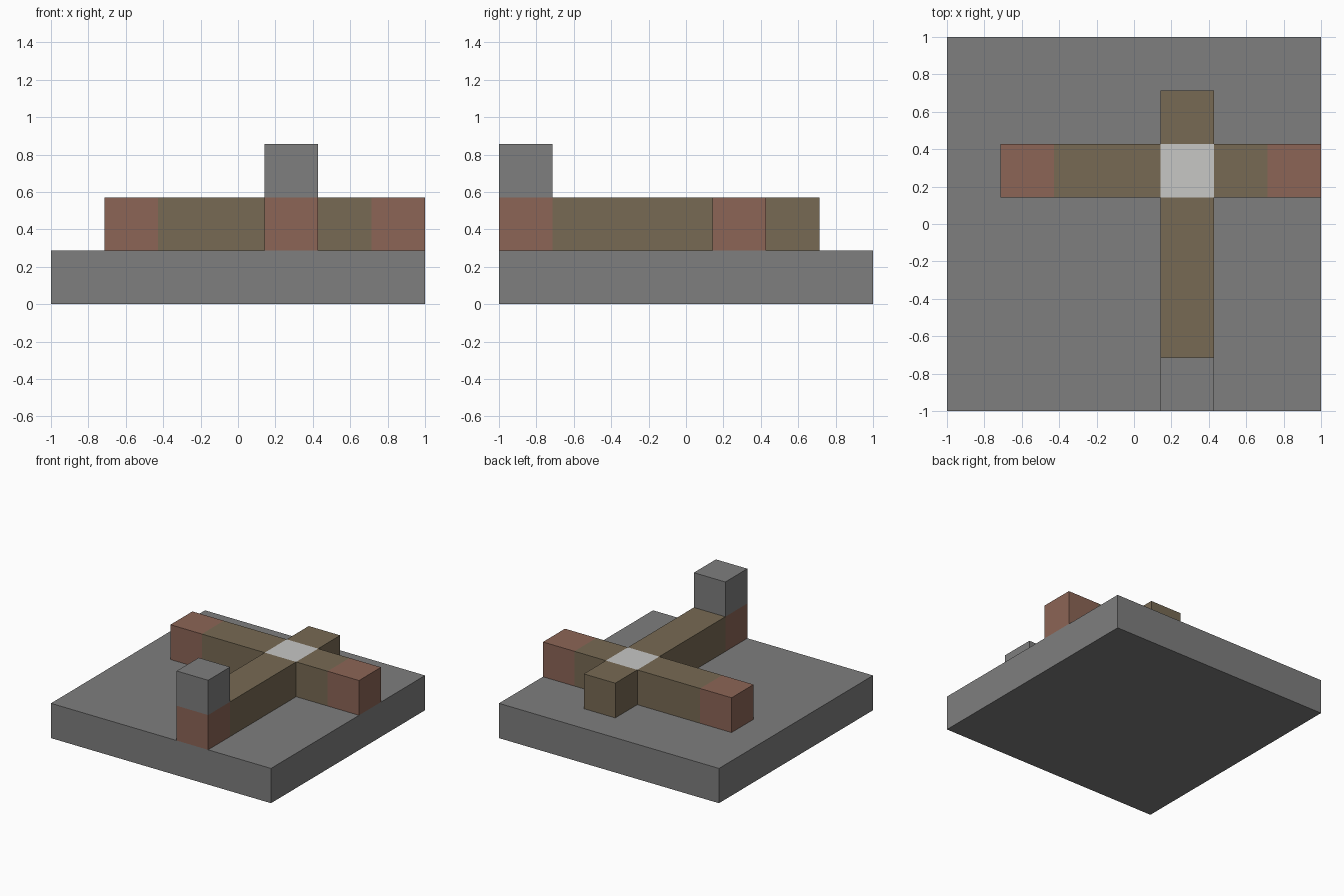
import bpy
import bmesh
from mathutils import Vector

cube = bpy.data.objects.get("Cube")
if cube:
    bpy.data.objects.remove(cube, do_unlink=True)

UNIT = 2 / 7  # one block


def make_material(name, rgb):
    mat = bpy.data.materials.new(name)
    mat.use_nodes = True
    color = (*rgb, 1)
    mat.diffuse_color = color
    bsdf = next(n for n in mat.node_tree.nodes if n.type == "BSDF_PRINCIPLED")
    bsdf.inputs["Base Color"].default_value = color
    return mat


grey = make_material("stone grey", (0.21, 0.21, 0.21))
brown = make_material("wood brown", (0.187, 0.144, 0.088))
red = make_material("brick red", (0.262, 0.130, 0.093))
white = make_material("pale white", (0.57, 0.57, 0.56))


def block(name, start, size, mat):
    """Box given by its first grid cell and its size in cells."""
    bm = bmesh.new()
    bmesh.ops.create_cube(bm, size=1)
    bmesh.ops.scale(bm, vec=Vector(size) * UNIT, verts=bm.verts)
    mesh = bpy.data.meshes.new(name)
    bm.to_mesh(mesh)
    bm.free()
    mesh.materials.append(mat)
    obj = bpy.data.objects.new(name, mesh)
    obj.location = (Vector(start) + Vector(size) / 2) * UNIT - Vector((1, 1, 0))
    bpy.context.collection.objects.link(obj)


# Square base slab
block("base", (0, 0, 0), (7, 7, 1), grey)

# Cross of beams around the pale hub
block("hub", (4, 4, 1), (1, 1, 1), white)
block("right_beam", (2, 4, 1), (2, 1, 1), brown)
block("left_beam", (5, 4, 1), (1, 1, 1), brown)
block("front_beam", (4, 1, 1), (1, 3, 1), brown)
block("back_beam", (4, 5, 1), (1, 1, 1), brown)

# Red beam ends
block("right_end", (1, 4, 1), (1, 1, 1), red)
block("left_end", (6, 4, 1), (1, 1, 1), red)
block("front_end", (4, 0, 1), (1, 1, 1), red)

# Raised block on the front end
block("front_post", (4, 0, 2), (1, 1, 1), grey)
